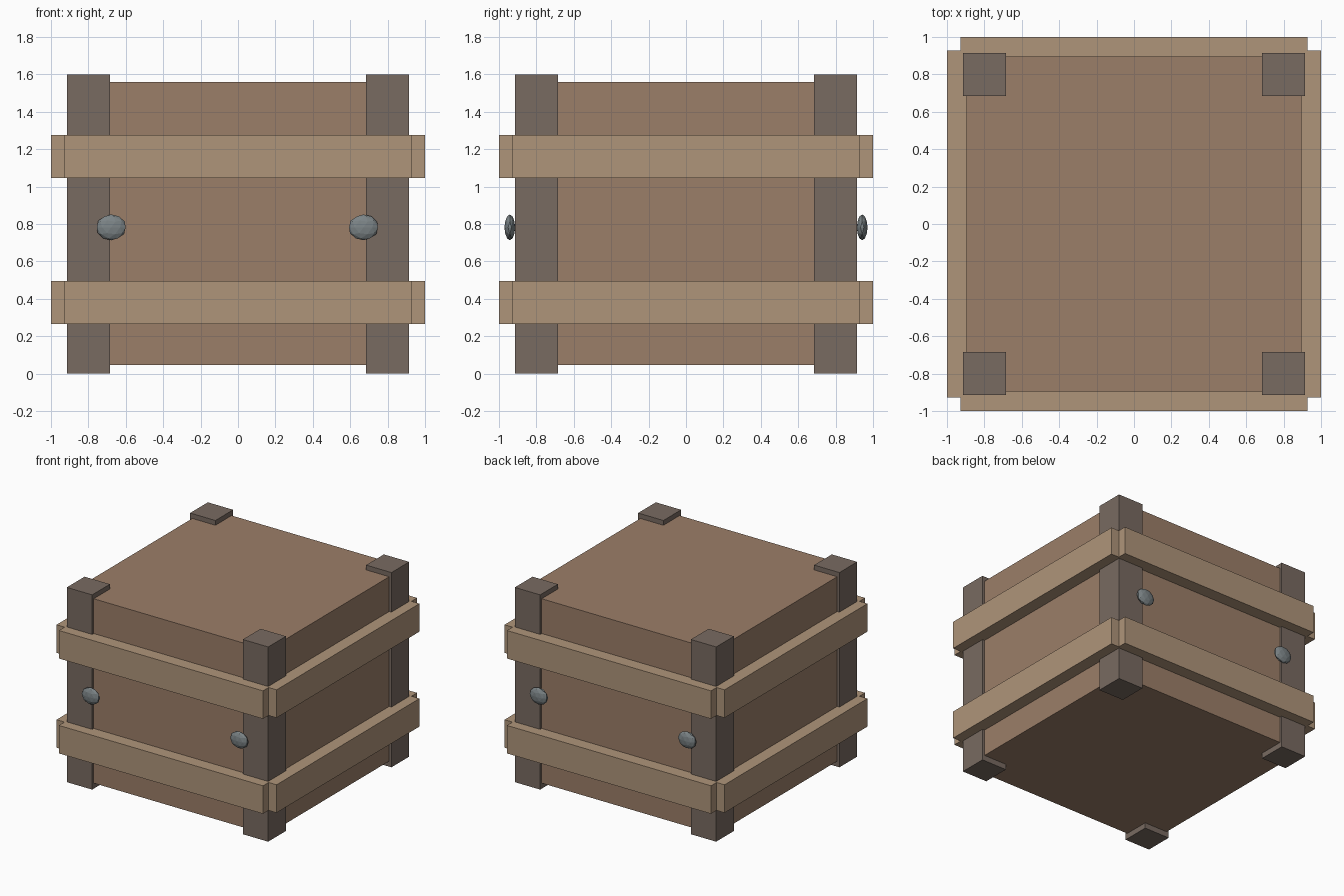
import bpy

if "Cube" in bpy.data.objects:
    bpy.data.objects.remove(bpy.data.objects["Cube"])


def material(name, rgb):
    m = bpy.data.materials.new(name)
    m.diffuse_color = (*rgb, 1)
    m.use_nodes = True
    m.node_tree.nodes["Principled BSDF"].inputs["Base Color"].default_value = m.diffuse_color
    return m


panel_mat = material("panel_wood", (0.33, 0.21, 0.14))
post_mat = material("post_wood", (0.19, 0.145, 0.12))
slat_mat = material("slat_wood", (0.43, 0.30, 0.195))
stud_mat = material("stud_metal", (0.20, 0.23, 0.24))


def box(name, centre, size, mat):
    bpy.ops.mesh.primitive_cube_add(size=1, location=centre)
    ob = bpy.context.object
    ob.name = name
    ob.scale = size
    bpy.ops.object.transform_apply(location=False, rotation=False, scale=True)
    ob.data.materials.append(mat)
    return ob


# Crate body
box("crate_body", (0, 0, 0.803), (1.79, 1.79, 1.515), panel_mat)

# Corner posts
for sx in (-1, 1):
    for sy in (-1, 1):
        box("corner_post", (sx * 0.8, sy * 0.8, 0.8), (0.23, 0.23, 1.6), post_mat)

# Two bands of slats around the crate
for z in (0.38, 1.16):
    for s in (-1, 1):
        box("front_back_slat", (0, s * 0.94, z), (1.855, 0.12, 0.23), slat_mat)
        box("side_slat", (s * 0.94, 0, z), (0.12, 1.855, 0.23), slat_mat)

# Flattened faceted studs on front and back
for s in (-1, 1):
    for x in (-0.678, 0.671):
        bpy.ops.mesh.primitive_ico_sphere_add(
            subdivisions=2, radius=1, location=(-s * x, s * 0.942, 0.782))
        stud = bpy.context.object
        stud.name = "stud"
        stud.scale = (0.081, 0.029, 0.069)
        bpy.ops.object.transform_apply(location=False, rotation=False, scale=True)
        stud.data.materials.append(stud_mat)
